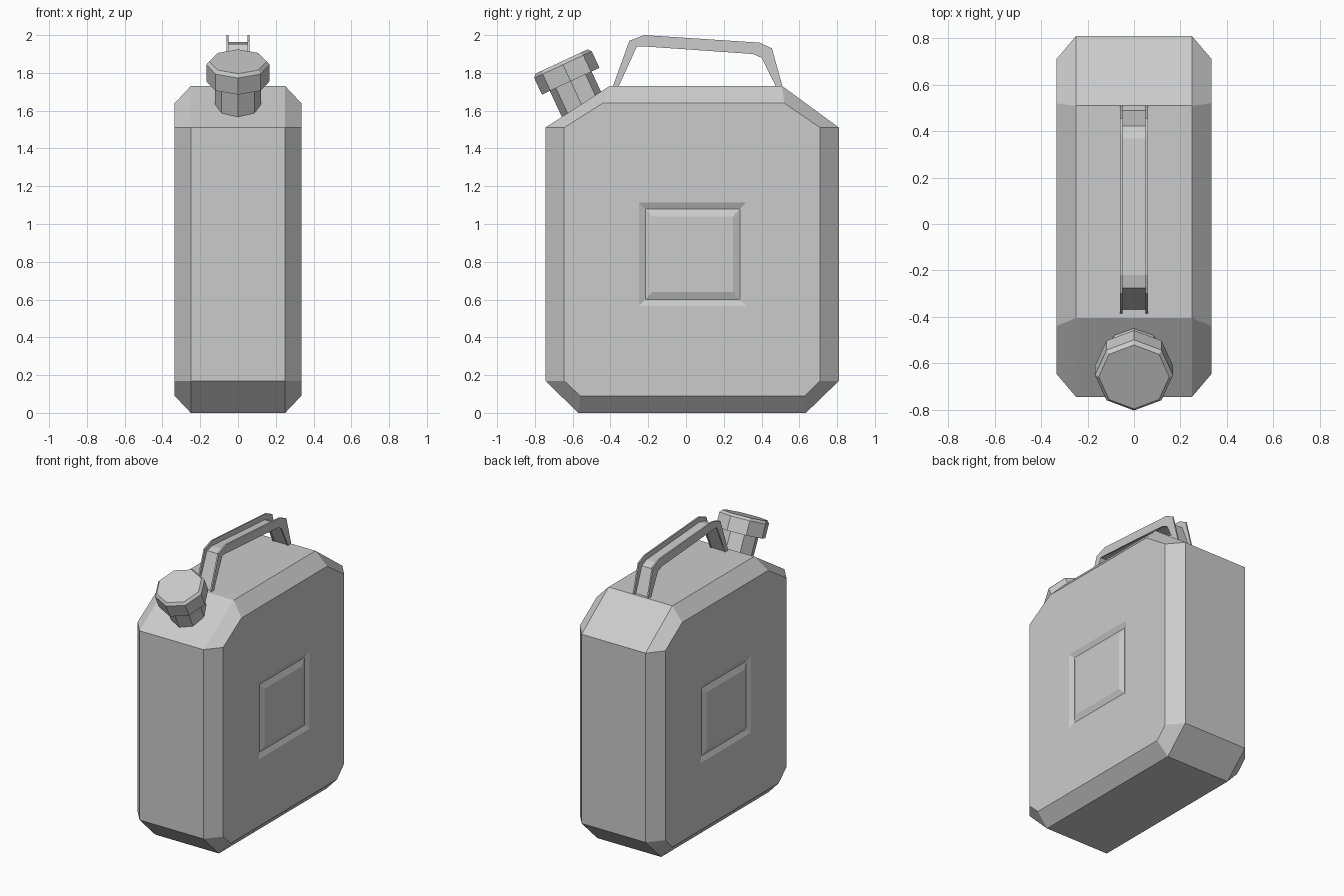
import bpy, bmesh
from math import sin, cos, pi, radians
from mathutils import Vector

if "Cube" in bpy.data.objects:
    bpy.data.objects.remove(bpy.data.objects["Cube"])


def loft(name, rings):
    """Skin equal-length closed rings, cap both ends, weld repeated points."""
    bm = bmesh.new()
    loops = [[bm.verts.new(p) for p in ring] for ring in rings]
    n = len(rings[0])
    for a, b in zip(loops, loops[1:]):
        for i in range(n):
            j = (i + 1) % n
            bm.faces.new((a[i], a[j], b[j], b[i]))
    bm.faces.new(loops[0])
    bm.faces.new(loops[-1])
    bmesh.ops.remove_doubles(bm, verts=bm.verts[:], dist=0.0005)
    bmesh.ops.recalc_face_normals(bm, faces=bm.faces[:])
    me = bpy.data.meshes.new(name)
    bm.to_mesh(me)
    bm.free()
    ob = bpy.data.objects.new(name, me)
    bpy.context.collection.objects.link(ob)
    return ob


def at_x(x, profile):
    return [(x, y, z) for y, z in profile]


def rect(y0, y1, z0, z1):
    """Rectangle with doubled corners, so it pairs with the 8-point body outline."""
    return [p for p in ((y0, z0), (y1, z0), (y1, z1), (y0, z1)) for _ in range(2)]


# Can body: chamfered outline with a grooved panel on each side
outer = [(-.745, .17), (-.57, 0), (.635, 0), (.81, .17),
         (.81, 1.51), (.51, 1.73), (-.405, 1.73), (-.745, 1.51)]
side = [(-.645, .17), (-.56, .09), (.63, .09), (.71, .17),
        (.71, 1.51), (.52, 1.64), (-.44, 1.64), (-.645, 1.51)]
half = [(.25, outer), (.335, side),
        (.335, rect(-.25, .32, .565, 1.115)),
        (.32, rect(-.215, .285, .60, 1.08)),
        (.335, rect(-.18, .25, .64, 1.04))]
loft("can_body", [at_x(-x, p) for x, p in reversed(half)] + [at_x(x, p) for x, p in half])

# Tilted eight-sided spout and cap
tilt = radians(25)
axis = Vector((0, -sin(tilt), cos(tilt)))
across = Vector((0, cos(tilt), sin(tilt)))
cap_top = Vector((0, -.659, 1.86))


def turned(name, steps):
    """Octagonal lathe: steps are (distance below the cap top, radius)."""
    rings = []
    for d, r in steps:
        c = cap_top - axis * d
        rings.append([c + Vector((r * cos(i * pi / 4), 0, 0)) + across * (r * sin(i * pi / 4))
                      for i in range(8)])
    return loft(name, rings)


turned("spout_neck", [(.10, .122), (.34, .122)])
turned("spout_cap", [(0, .152), (.018, .168), (.115, .168)])

# Handle: two thin rails joined by a recessed web
h_out = [(-.39, 1.72), (-.30, 1.97), (-.22, 2.0), (.39, 1.96), (.455, 1.93), (.513, 1.72)]
h_in = [(-.36, 1.72), (-.26, 1.94), (-.22, 1.94), (.355, 1.90), (.40, 1.88), (.48, 1.72)]


def handle_strip(name, x0, x1, t0, t1):
    """Strip following the handle, t measured from outer (0) to inner (1) edge."""
    rings = []
    for a, b in zip(h_out, h_in):
        p, q = (Vector(a).lerp(Vector(b), t) for t in (t0, t1))
        rings.append([(x0, *p), (x1, *p), (x1, *q), (x0, *q)])
    return loft(name, rings)


handle_strip("handle_rail_left", -.06, -.05, 0, 1)
handle_strip("handle_rail_right", .05, .06, 0, 1)
handle_strip("handle_web", -.05, .05, .6, .85)
